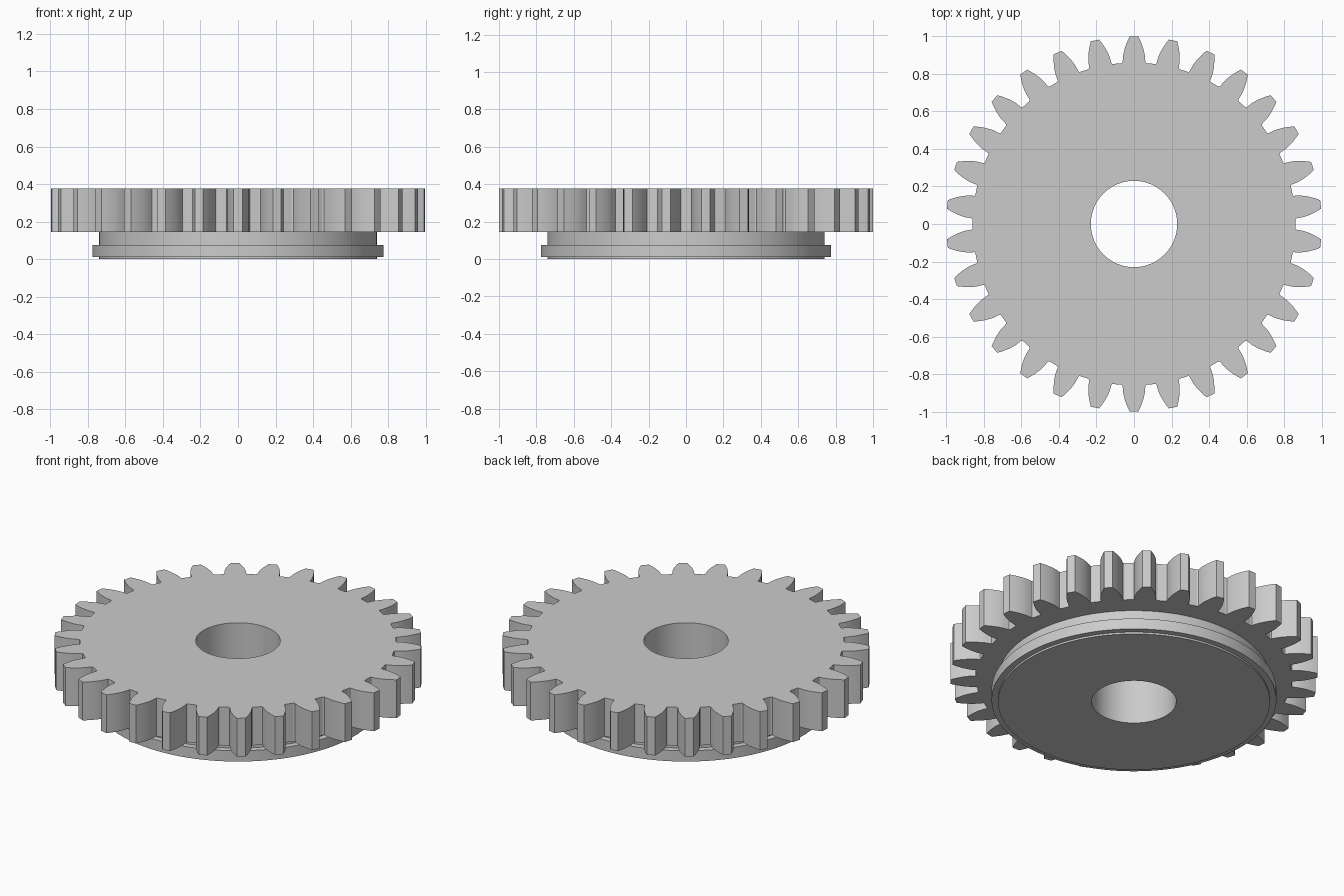
import bpy, bmesh, math

cube = bpy.data.objects.get("Cube")
if cube:
    bpy.data.objects.remove(cube, do_unlink=True)

TEETH = 30
MODULE = 2 / (TEETH + 2)
PITCH_R = MODULE * TEETH / 2
BASE_R = PITCH_R * math.cos(math.radians(20))
ROOT_R = PITCH_R - 1.25 * MODULE
TIP_R = 1.0
TOP, GEAR_BOTTOM = 0.376, 0.146
BORE_R, HUB_R, FLANGE_R = 0.23, 0.74, 0.775

steel = bpy.data.materials.new("plain grey")
steel.use_nodes = True
grey = (0.6, 0.6, 0.6, 1)
steel.diffuse_color = grey
steel.node_tree.nodes["Principled BSDF"].inputs["Base Color"].default_value = grey


def involute(angle):
    return math.tan(angle) - angle


def half_angle(r):
    """Half the angle a tooth spans at radius r."""
    spread = involute(math.radians(20)) + math.pi / (2 * TEETH)
    return spread - involute(math.acos(min(1, BASE_R / r)))


def tooth_outline():
    """Angle and radius of every point round the toothed edge."""
    base = half_angle(BASE_R)
    flank = [(base + 0.012, ROOT_R), (base + 0.003, ROOT_R + 0.004)]
    steps = 6
    for i in range(steps + 1):
        r = BASE_R + (TIP_R - BASE_R) * i / steps
        flank.append((half_angle(r), r))
    tooth = [(-a, r) for a, r in flank] + [(0, TIP_R)]
    tooth += [(a, r) for a, r in reversed(flank)]
    valley = math.pi / TEETH
    tooth.append((valley, ROOT_R))
    points = []
    for t in range(TEETH):
        centre = math.pi / 2 + t * 2 * valley
        points += [(centre + a, r) for a, r in tooth]
    return points


OUTLINE = tooth_outline()


def ring(z, radius=None):
    """Circle of the given radius, or the toothed edge if none is given."""
    return [((radius or r) * math.cos(a), (radius or r) * math.sin(a), z)
            for a, r in OUTLINE]


def loft(name, rings):
    bm = bmesh.new()
    loops = [[bm.verts.new(p) for p in points] for points in rings]
    for low, high in zip(loops, loops[1:]):
        for i in range(len(low)):
            j = (i + 1) % len(low)
            bm.faces.new((low[i], low[j], high[j], high[i]))
    mesh = bpy.data.meshes.new(name)
    bm.to_mesh(mesh)
    bm.free()
    mesh.materials.append(steel)
    obj = bpy.data.objects.new(name, mesh)
    bpy.context.collection.objects.link(obj)
    bpy.ops.object.select_all(action='DESELECT')
    obj.select_set(True)
    bpy.context.view_layer.objects.active = obj
    bpy.ops.object.shade_smooth_by_angle(angle=math.radians(25))
    return obj


# Toothed wheel: underside, teeth and top face
loft("gear_wheel", [ring(GEAR_BOTTOM, HUB_R), ring(GEAR_BOTTOM),
                    ring(TOP), ring(TOP, BORE_R)])

# Hub with its flange, bottom face and the bore through the whole gear
hub_profile = [(BORE_R, TOP), (BORE_R, 0), (HUB_R, 0), (HUB_R, 0.011),
               (FLANGE_R, 0.011), (FLANGE_R, 0.076), (HUB_R, 0.076),
               (HUB_R, GEAR_BOTTOM)]
loft("flanged_hub", [ring(z, r) for r, z in hub_profile])
